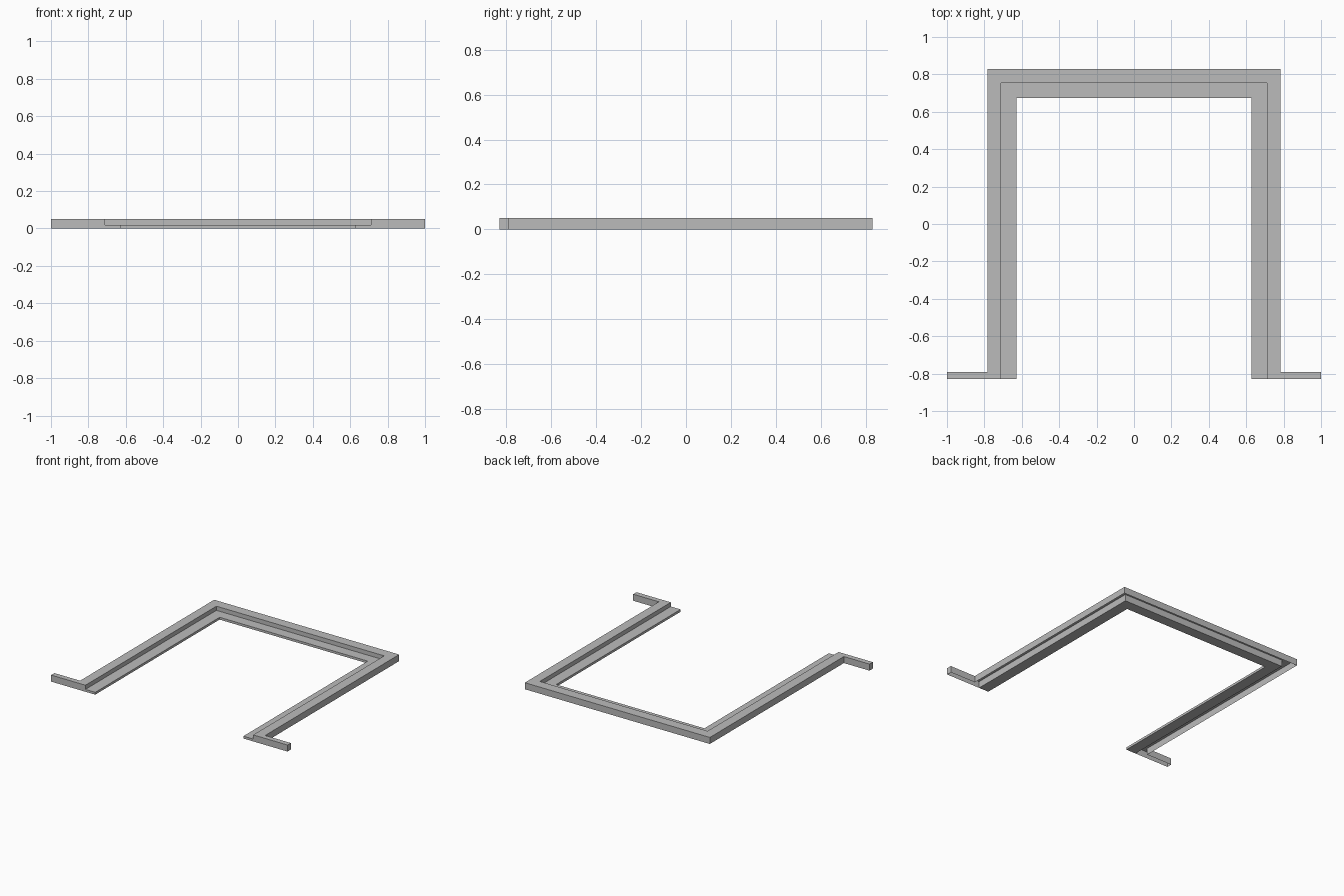
import bpy, bmesh

if "Cube" in bpy.data.objects:
    bpy.data.objects.remove(bpy.data.objects["Cube"])

grey = bpy.data.materials.new("plain grey")
grey.diffuse_color = (0.5, 0.5, 0.5, 1)
grey.use_nodes = True
grey.node_tree.nodes["Principled BSDF"].inputs["Base Color"].default_value = grey.diffuse_color

FRONT, FOOT_BACK = -0.83, -0.79
HEIGHT, LIP = 0.05, 0.018


def mirrored(half):
    """Close a right-hand half outline with its mirror image."""
    return half + [(-x, y) for x, y in reversed(half)]


def prism(name, outline, z0, z1, bottom):
    """Extrude an outline from z1 down to z0, optionally open underneath."""
    bm = bmesh.new()
    top = [bm.verts.new((x, y, z1)) for x, y in outline]
    low = [bm.verts.new((x, y, z0)) for x, y in outline]
    bm.faces.new(top)
    if bottom:
        bm.faces.new(low[::-1])
    n = len(outline)
    for i in range(n):
        j = (i + 1) % n
        bm.faces.new((top[i], low[i], low[j], top[j]))
    bm.normal_update()
    mesh = bpy.data.meshes.new(name)
    bm.to_mesh(mesh)
    bm.free()
    mesh.materials.append(grey)
    obj = bpy.data.objects.new(name, mesh)
    bpy.context.collection.objects.link(obj)
    return obj


# Raised outer channel with two side feet, hollow underneath
prism("outer_channel", mirrored([
    (0.71, FRONT), (1.0, FRONT), (1.0, FOOT_BACK), (0.783, FOOT_BACK),
    (0.783, 0.83), ])[:5] + [
    (-0.783, 0.83), (-0.783, FOOT_BACK), (-1.0, FOOT_BACK), (-1.0, FRONT),
    (-0.71, FRONT), (-0.71, 0.753), (0.71, 0.753)],
    0, HEIGHT, False)

# Low inner ledge running around the opening
prism("inner_ledge", [
    (0.627, FRONT), (0.71, FRONT), (0.71, 0.753), (-0.71, 0.753),
    (-0.71, FRONT), (-0.627, FRONT), (-0.627, 0.673), (0.627, 0.673)],
    0, LIP, True)
